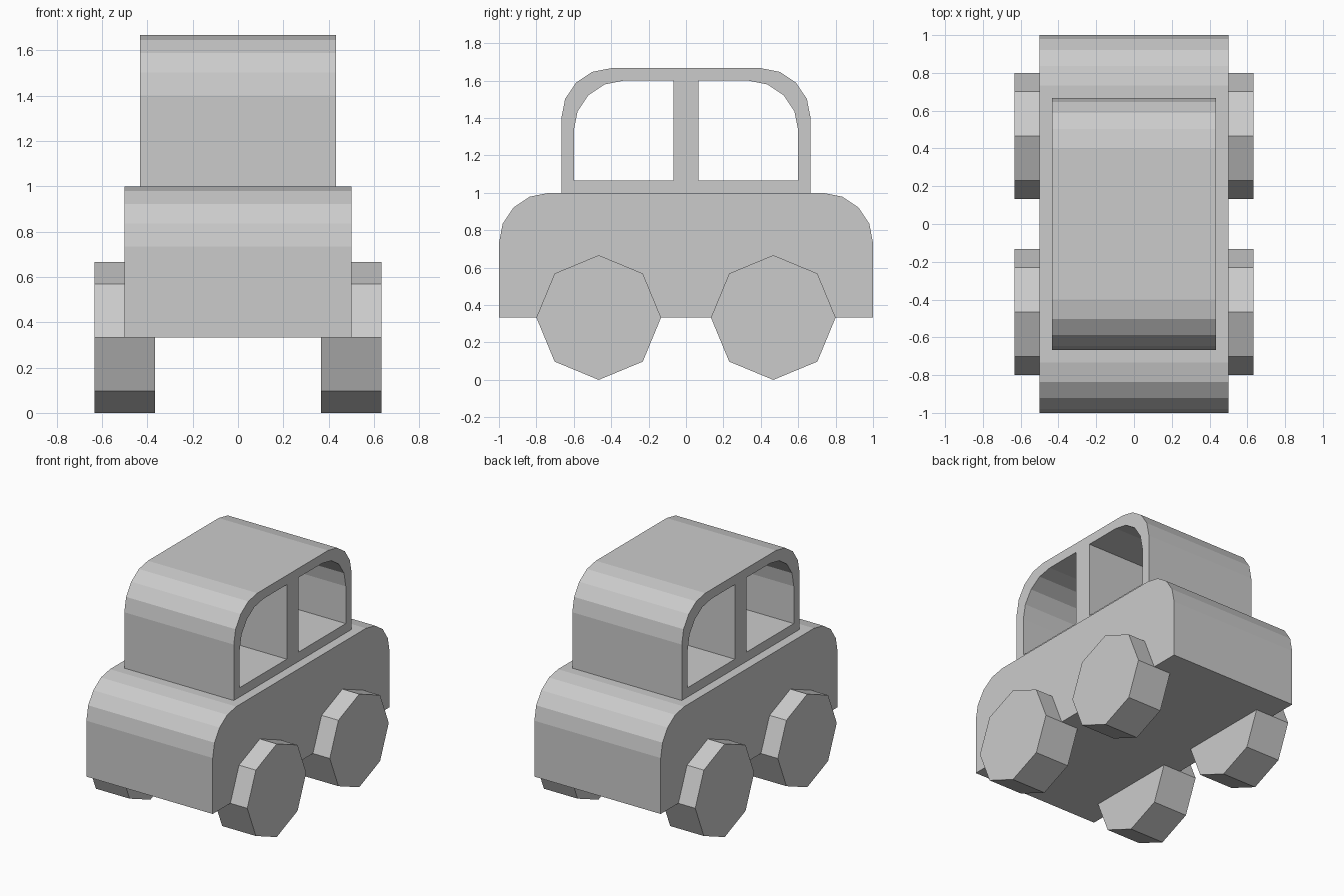
import bpy, bmesh
from math import cos, sin, pi
from mathutils import Matrix

if "Cube" in bpy.data.objects:
    bpy.data.objects.remove(bpy.data.objects["Cube"])

T = 1 / 15           # design grid: every size is a multiple of this
R = 4 * T            # shared corner radius
SIDE = Matrix(((0, 0, 1, 0), (1, 0, 0, 0), (0, 1, 0, 0), (0, 0, 0, 1)))  # profile (y, z) across x


def corner(y, z, side):
    """Four-segment rounded corner around (y, z); side +1 goes up, -1 comes down."""
    pts = [(y + side * R * cos(i * pi / 8), z + R * sin(i * pi / 8)) for i in range(5)]
    return pts if side > 0 else pts[::-1]


def extrude_outlines(name, outlines, half_width):
    """Fill the side outlines (inner ones become holes) and extrude across x."""
    curve = bpy.data.curves.new(name, 'CURVE')
    curve.dimensions = '2D'
    curve.fill_mode = 'BOTH'
    curve.extrude = half_width
    for pts in outlines:
        spline = curve.splines.new('POLY')
        spline.points.add(len(pts) - 1)
        for p, (y, z) in zip(spline.points, pts):
            p.co = (y, z, 0, 1)
        spline.use_cyclic_u = True
        spline.use_smooth = False
    temp = bpy.data.objects.new(name + "_outline", curve)
    bpy.context.collection.objects.link(temp)
    bpy.context.view_layer.update()
    deps = bpy.context.evaluated_depsgraph_get()
    mesh = bpy.data.meshes.new_from_object(temp.evaluated_get(deps))
    bpy.data.objects.remove(temp)
    bm = bmesh.new()
    bm.from_mesh(mesh)
    bmesh.ops.transform(bm, matrix=SIDE, verts=bm.verts)
    bmesh.ops.remove_doubles(bm, verts=bm.verts, dist=1e-4)
    bmesh.ops.recalc_face_normals(bm, faces=bm.faces)
    for f in bm.faces:
        f.smooth = False
    bm.to_mesh(mesh)
    bm.free()
    mesh.name = name
    obj = bpy.data.objects.new(name, mesh)
    bpy.context.collection.objects.link(obj)
    return obj


def rounded_block(half_length, bottom, top):
    y, z = half_length - R, top - R
    return [(-half_length, bottom), (half_length, bottom)] + corner(y, z, 1) + corner(-y, z, -1)


# lower body
extrude_outlines("body", [rounded_block(1, 5 * T, 1)], 0.5)

# cabin with two window openings running right through
rear = [(T, 16 * T), (9 * T, 16 * T)] + corner(5 * T, 20 * T, 1) + [(T, 24 * T)]
front = [(-y, z) for y, z in reversed(rear)]
extrude_outlines("cabin", [rounded_block(10 * T, 1, 25 * T), rear, front], 6.5 * T)

# four octagonal wheels
wheel_profile = [(5 * T * cos(i * pi / 4), 5 * T * sin(i * pi / 4)) for i in range(8)]
for y_name, sy in (("front", -1), ("rear", 1)):
    for x_name, sx in (("left", -1), ("right", 1)):
        wheel = extrude_outlines(f"{y_name}_{x_name}_wheel", [wheel_profile], 2 * T)
        wheel.location = (sx * 7.5 * T, sy * 7 * T, 5 * T)
